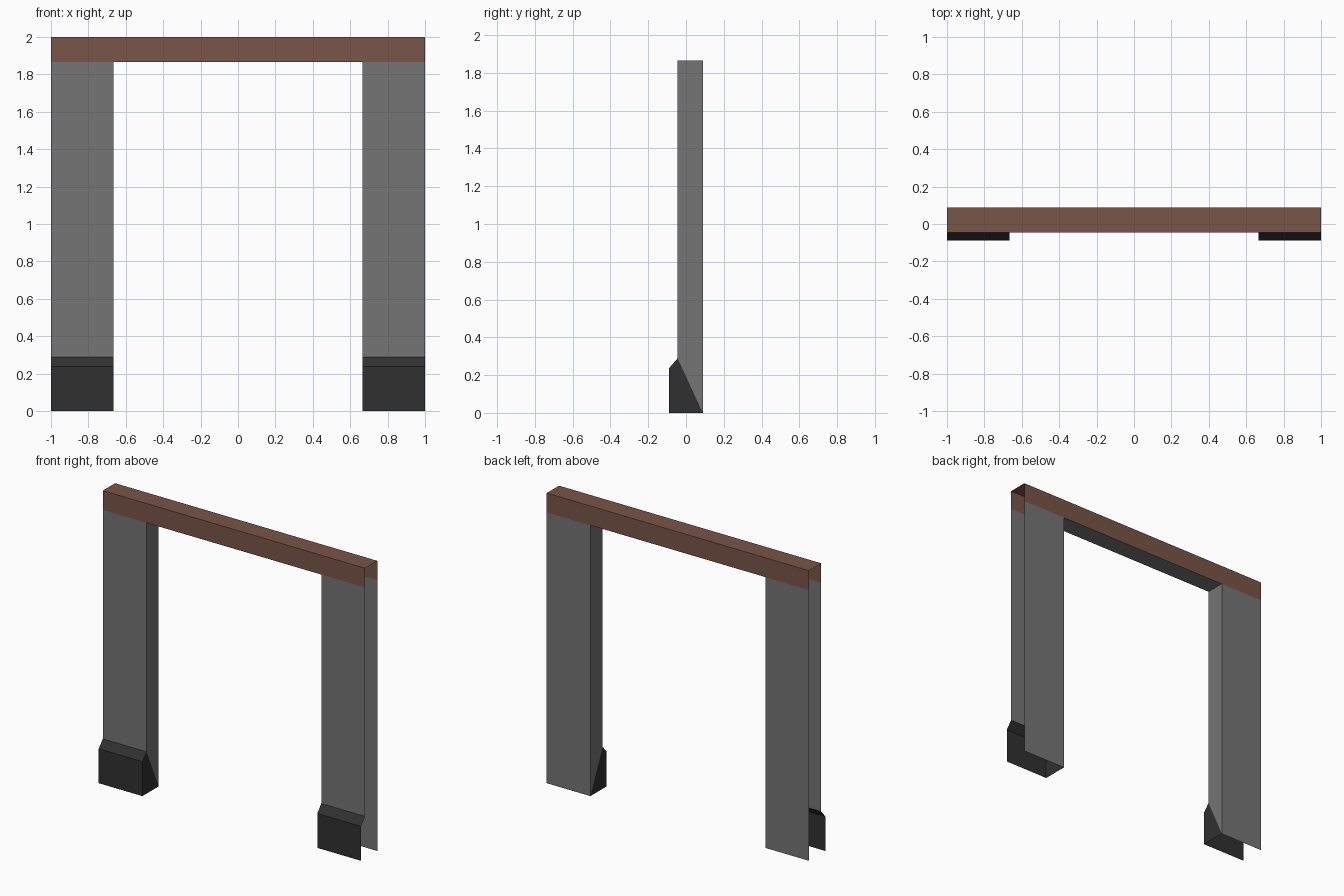
import bpy, bmesh

if "Cube" in bpy.data.objects:
    bpy.data.objects.remove(bpy.data.objects["Cube"])

XO, XI = 1.0, 0.6667            # outer and inner leg edges
YF, YB, YK = -0.0444, 0.0889, -0.0889   # front, back, kick-guard front
ZT, ZL, ZG, ZK = 2.0, 1.8667, 0.2889, 0.2375


def material(name, rgb):
    m = bpy.data.materials.new(name)
    m.diffuse_color = (*rgb, 1)
    m.use_nodes = True
    m.node_tree.nodes["Principled BSDF"].inputs["Base Color"].default_value = m.diffuse_color
    return m


grey = material("grey", (0.178, 0.178, 0.178))
brown = material("brown", (0.191, 0.091, 0.065))
dark = material("dark", (0.03, 0.03, 0.03))


def strip(x0, x1, profile):
    """Quads swept along x between successive (y, z) profile points."""
    return [[(x0, *a), (x1, *a), (x1, *b), (x0, *b)]
            for a, b in zip(profile, profile[1:])]


def side(x, profile):
    """One flat polygon at constant x."""
    return [[(x, y, z) for y, z in profile]]


def shell(name, faces, mat, mirror=False):
    bm = bmesh.new()
    for f in faces:
        bm.faces.new([bm.verts.new(p) for p in f])
    bmesh.ops.remove_doubles(bm, verts=bm.verts, dist=1e-5)
    me = bpy.data.meshes.new(name)
    bm.to_mesh(me)
    bm.free()
    me.materials.append(mat)
    ob = bpy.data.objects.new(name, me)
    bpy.context.collection.objects.link(ob)
    if mirror:
        ob.modifiers.new("mirror", 'MIRROR')
    return ob


# Legs: front panel, back panel and inner reveal; outer ends and base stay open
shell("leg_panels",
      strip(XI, XO, [(YF, ZG), (YF, ZL)])
      + strip(XI, XO, [(YB, ZL), (YB, 0)])
      + side(XI, [(YF, ZG), (YF, ZL), (YB, ZL), (YB, 0)]),
      grey, mirror=True)

# Kick guards: bevelled front and wedge-shaped inner cheek
shell("kick_guards",
      strip(XI, XO, [(YK, 0), (YK, ZK), (YF, ZG)])
      + side(XI, [(YK, 0), (YK, ZK), (YF, ZG), (YB, 0)]),
      dark, mirror=True)

# Lintel: front, top and back, open at both ends
shell("lintel", strip(-XO, XO, [(YF, ZL), (YF, ZT), (YB, ZT), (YB, ZL)]), brown)

# Underside of the lintel between the legs
shell("lintel_soffit", strip(-XI, XI, [(YB, ZL), (YF, ZL)]), grey)
